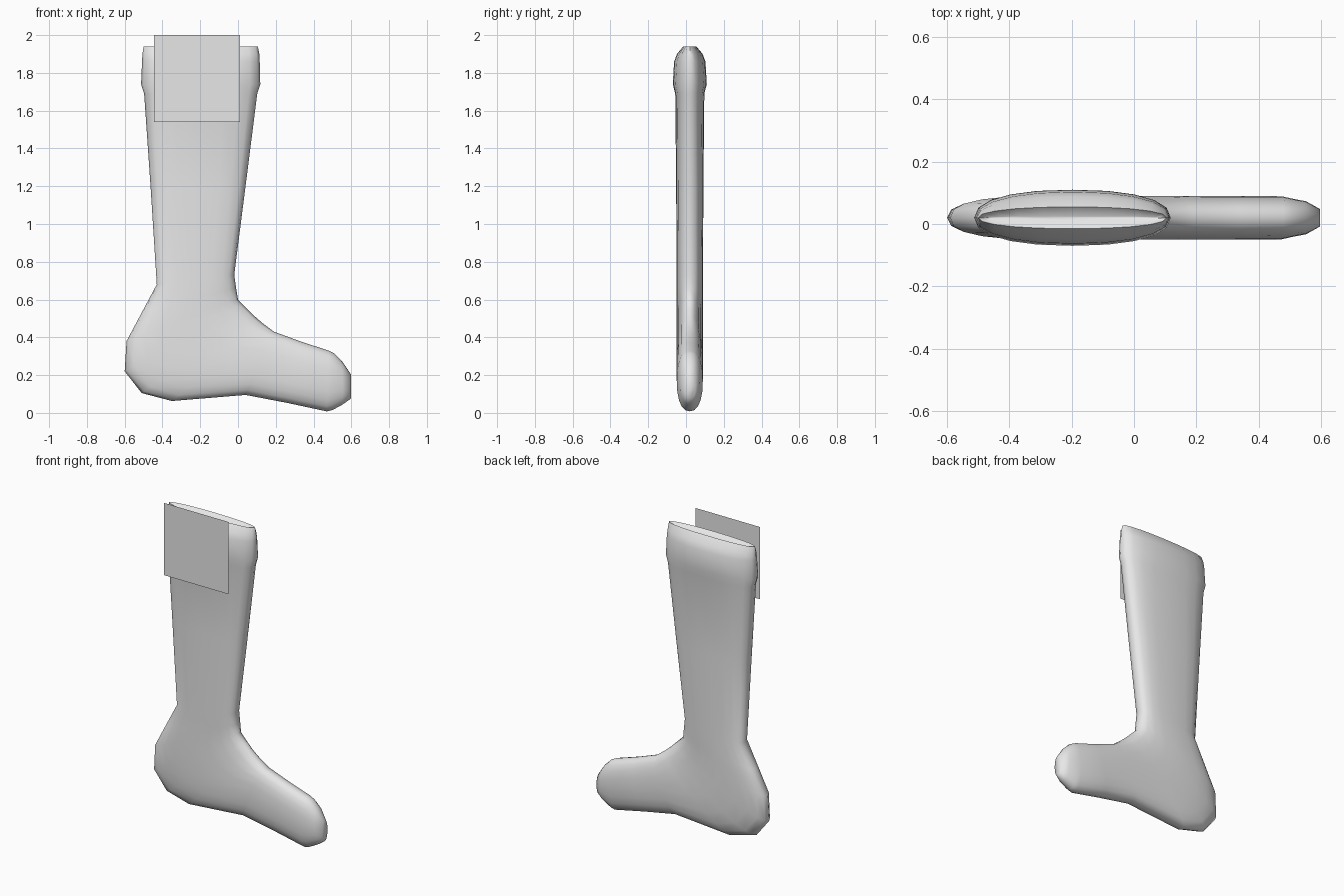
import bpy, bmesh, math
from mathutils import Vector

cube = bpy.data.objects.get("Cube")
if cube:
    bpy.data.objects.remove(cube)

# One plain material
grey = bpy.data.materials.new("light grey")
grey.use_nodes = True
COLOUR = (0.8, 0.8, 0.8, 1)
grey.diffuse_color = COLOUR
grey.node_tree.nodes["Principled BSDF"].inputs["Base Color"].default_value = COLOUR

SIDES = 20
MID_Y = 0.02


def finish(name, bm):
    mesh = bpy.data.meshes.new(name)
    bm.to_mesh(mesh)
    bm.free()
    mesh.materials.append(grey)
    obj = bpy.data.objects.new(name, mesh)
    bpy.context.scene.collection.objects.link(obj)
    return obj


def ring(bm, heel, front, half_y, power):
    """Rounded flat section spanning two outline points in the xz plane."""
    a, b = (Vector((p[0], MID_Y, p[1])) for p in (heel, front))
    verts = []
    for i in range(SIDES):
        ang = 2 * math.pi * i / SIDES
        c, s = math.cos(ang), math.sin(ang)
        u = math.copysign(abs(c) ** (2 / power), c)
        v = math.copysign(abs(s) ** (2 / power), s)
        verts.append(bm.verts.new((a + b) / 2 + (b - a) / 2 * u + Vector((0, half_y * v, 0))))
    return verts


# Stocking sections: heel-side point, front-side point, half thickness, squareness
sections = [
    ((-0.47, 1.915), (0.08, 1.915), 0.006, 2.2),   # opening
    ((-0.50, 1.94), (0.105, 1.94), 0.035, 2.2),    # cuff rim
    ((-0.506, 1.90), (0.113, 1.90), 0.068, 2.2),
    ((-0.508, 1.86), (0.115, 1.86), 0.083, 2.2),
    ((-0.513, 1.74), (0.118, 1.74), 0.090, 2.3),
    ((-0.497, 1.69), (0.102, 1.69), 0.077, 2.6),   # leg
    ((-0.463, 1.20), (0.04, 1.20), 0.072, 2.8),
    ((-0.43, 0.68), (-0.02, 0.73), 0.070, 2.8),    # ankle
    ((-0.51, 0.53), (-0.01, 0.66), 0.070, 2.7),
    ((-0.59, 0.38), (0.0, 0.60), 0.070, 2.5),      # heel
    ((-0.60, 0.22), (0.05, 0.55), 0.070, 2.4),
    ((-0.51, 0.105), (0.09, 0.51), 0.070, 2.4),
    ((-0.35, 0.063), (0.13, 0.475), 0.070, 2.5),
    ((0.04, 0.095), (0.19, 0.43), 0.070, 2.5),     # instep
    ((0.26, 0.053), (0.34, 0.375), 0.070, 2.4),
    ((0.47, 0.008), (0.48, 0.33), 0.069, 2.3),     # toe
    ((0.50, 0.015), (0.51, 0.315), 0.062, 2.3),
    ((0.555, 0.045), (0.55, 0.275), 0.053, 2.3),
    ((0.597, 0.075), (0.597, 0.205), 0.028, 2.2),
]
bm = bmesh.new()
rings = [ring(bm, *s) for s in sections]
for r0, r1 in zip(rings, rings[1:]):
    for i in range(SIDES):
        j = (i + 1) % SIDES
        bm.faces.new((r0[i], r0[j], r1[j], r1[i]))
for end in (rings[0], rings[-1]):
    bm.faces.new(end)
bmesh.ops.recalc_face_normals(bm, faces=bm.faces)
stocking = finish("stocking", bm)
bpy.context.view_layer.objects.active = stocking
stocking.select_set(True)
bpy.ops.object.shade_smooth_by_angle(angle=math.radians(65))

# Flat square card hanging in front of the cuff
bm = bmesh.new()
corners = ((-0.445, 1.54), (0.01, 1.54), (0.01, 2.0), (-0.445, 2.0))
bm.faces.new([bm.verts.new((x, -0.11, z)) for x, z in corners])
finish("front_card", bm)
